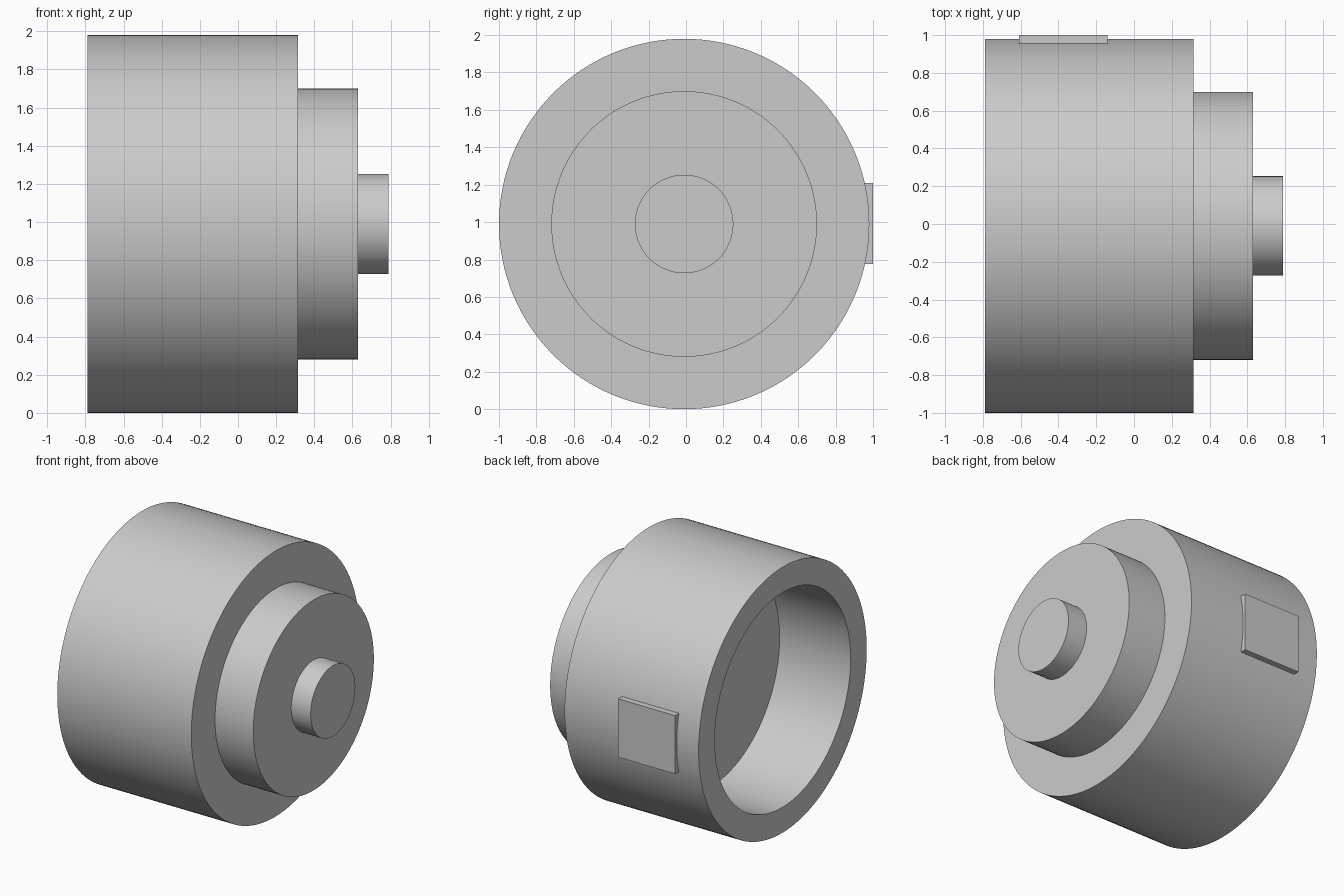
import bpy
import bmesh
from math import tau
from mathutils import Matrix, Vector

cube = bpy.data.objects.get("Cube")
if cube:
    bpy.data.objects.remove(cube, do_unlink=True)

AXIS_Y, AXIS_Z = -0.01, 0.99
SEGMENTS = 128

grey = bpy.data.materials.new("plain grey")
grey.use_nodes = True
colour = (0.6, 0.6, 0.6, 1)
grey.diffuse_color = colour
grey.node_tree.nodes["Principled BSDF"].inputs["Base Color"].default_value = colour


def add_object(name, bm):
    bmesh.ops.recalc_face_normals(bm, faces=bm.faces)
    mesh = bpy.data.meshes.new(name)
    bm.to_mesh(mesh)
    bm.free()
    mesh.materials.append(grey)
    obj = bpy.data.objects.new(name, mesh)
    bpy.context.collection.objects.link(obj)
    return obj


def lathe(name, profile):
    """Revolve (x, radius) points around the horizontal axis."""
    bm = bmesh.new()
    verts = [bm.verts.new((x, 0, r)) for x, r in profile]
    edges = [bm.edges.new(pair) for pair in zip(verts, verts[1:])]
    bmesh.ops.spin(bm, geom=verts + edges, cent=(0, 0, 0), axis=(1, 0, 0),
                   angle=tau, steps=SEGMENTS)
    bmesh.ops.remove_doubles(bm, verts=bm.verts, dist=0.0001)
    obj = add_object(name, bm)
    obj.location = (0, AXIS_Y, AXIS_Z)
    bpy.ops.object.select_all(action="DESELECT")
    obj.select_set(True)
    bpy.context.view_layer.objects.active = obj
    bpy.ops.object.shade_smooth_by_angle(angle=0.6)
    return obj


# Large cup, open towards -x
lathe("housing", [(-0.205, 0), (-0.205, 0.8), (-0.79, 0.8),
                  (-0.79, 0.99), (0.315, 0.99), (0.315, 0)])

# Stepped discs on the closed end
lathe("end_boss", [(0.31, 0), (0.31, 0.71), (0.63, 0.71), (0.63, 0)])
lathe("centre_stub", [(0.625, 0), (0.625, 0.263), (0.79, 0.263), (0.79, 0)])

# Flat rectangular pad on the back of the housing
pad = bmesh.new()
low, high = Vector((-0.61, 0.93, 0.775)), Vector((-0.14, 1.0, 1.21))
bmesh.ops.create_cube(pad, size=1, matrix=Matrix.Translation((low + high) / 2)
                      @ Matrix.Diagonal((*(high - low), 1)))
add_object("back_pad", pad)
